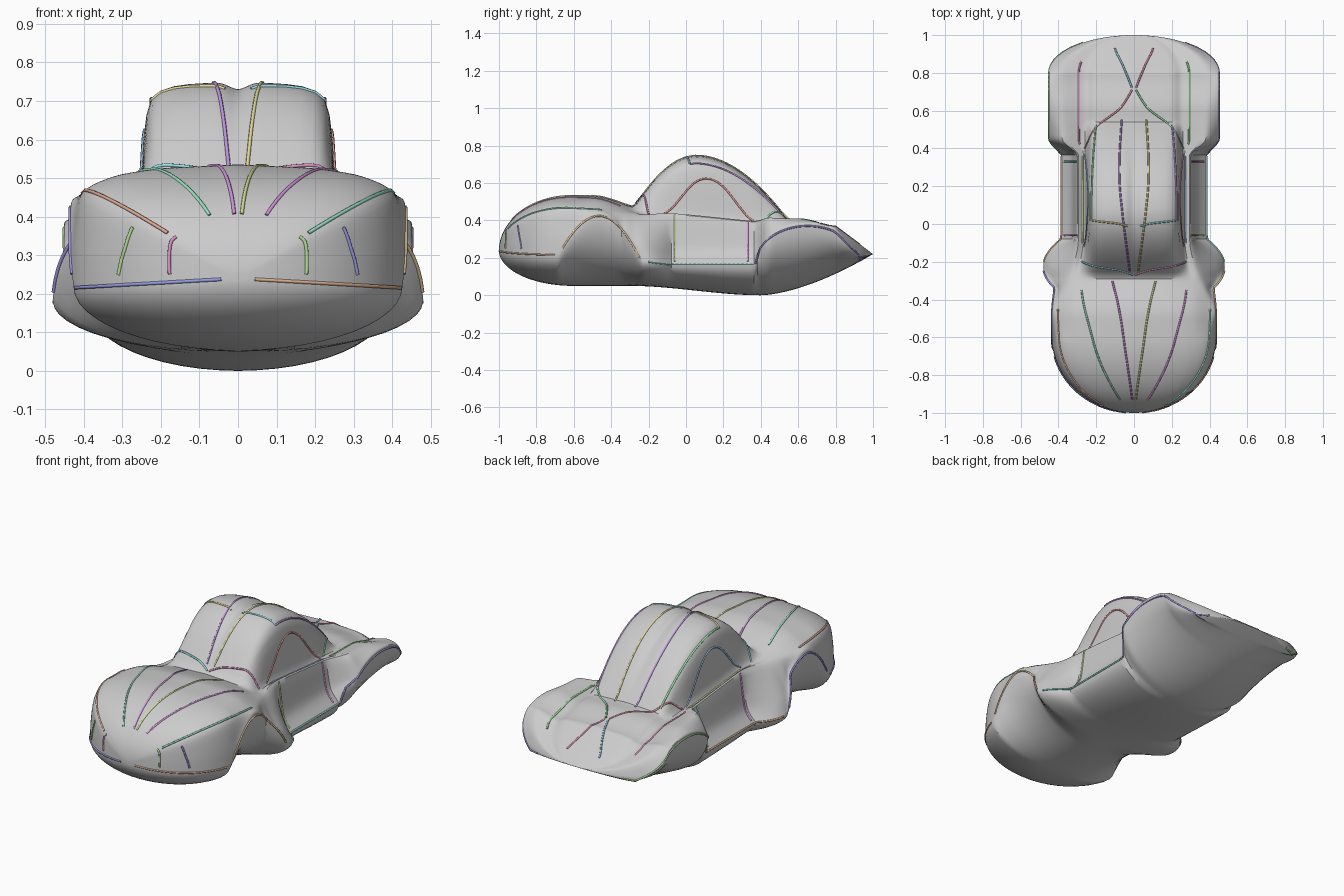
import bpy, bmesh, math
from mathutils import Vector, Color

if "Cube" in bpy.data.objects:
    bpy.data.objects.remove(bpy.data.objects["Cube"])


def step(a, b, y):
    """Smooth rise from 0 to 1 between a and b."""
    t = min(1, max(0, (y - a) / (b - a)))
    return t * t * (3 - 2 * t)


def hump(y, centre, half):
    """Parabolic bump of height 1."""
    return max(0, 1 - ((y - centre) / half) ** 2)


def guides(y):
    """Half cross-section control points at y, from crown down to lip, and the keel height."""
    front = 1 - step(-.5, -.05, y)          # front fender zone
    rear = step(.36, .45, y)                # rear fender zone
    cab = hump(y, .08, .36 if y < .08 else .46)
    deck = .535 - .07 * step(-.5, -.2, y) - .055 * step(-.2, .6, y) - .04 * step(.6, .8, y)

    # wheel arches lift the lower lip
    lip_z = .165 + .05 * front + .21 * hump(y, -.46, .22) + .205 * math.sqrt(hump(y, .65, .28))
    lip_x = .385 + .05 * front + .065 * rear + .08 * hump(y, -.21, .13)
    pts = [
        (0, deck + .28 * cab),                                             # crown
        (.065, deck - .003 + .3 * cab),                                    # rib
        (.2 + .025 * cab, deck - .01 + .265 * cab),                        # rail
        (.26 + .06 * front, deck - .03),                                   # cabin base
        (.3 + .105 * front + .08 * rear, deck - .03 - .045 * front + .03 * rear),   # shoulder
        (lip_x - .005 - .05 * (1 - front) * (1 - rear),
         max(lip_z + .02, .24 + .09 * front)),                             # waist
        (lip_x, lip_z)]                                                    # lip
    keel = .05 * (1 - step(-.3, .4, y)) + .22 * max(0, (y - .4) / .6) ** 1.6

    # rounded nose and tail
    if y < -.6:
        tip, wide = .24, math.sqrt(hump(y, -.6, .4))
        tall = wide
        keel = tip + (keel - tip) * wide
    elif y > .8:
        tip, wide, tall = .22, math.sqrt(hump(y, .8, .2)), (1 - y) / .2
    else:
        tip, wide, tall = 0, 1, 1
    return [Vector((x * wide, tip + (z - tip) * tall)) for x, z in pts], keel


def section(y, n=5):
    """Smooth half outline of the body at y, n steps per guide, then a round belly."""
    g, keel = guides(y)
    ext = [Vector((-g[1].x, g[1].y))] + g + [g[-1]]
    out = []
    for a, b, c, d in zip(ext, ext[1:], ext[2:], ext[3:]):
        for i in range(n):
            t = i / n
            s = t * t * (3 - 2 * t)
            out.append(b.lerp(c, s) + .4 * t * (1 - t) * ((c - a) * (1 - t) - (d - b) * t))
    for i in range(13):
        a = i / 12 * math.pi / 2
        out.append(Vector((g[-1].x * math.cos(a), g[-1].y - (g[-1].y - keel) * math.sin(a))))
    out[-1].x = 0
    return [Vector((max(0, p.x), y, p.y)) for p in out]


# Body shell: half loft, mirrored
N = 160
bm = bmesh.new()
rings = [[bm.verts.new(p) for p in section(-.9995 * math.cos(math.pi * i / N))] for i in range(N + 1)]
for r, s in zip(rings, rings[1:]):
    for i in range(len(r) - 1):
        bm.faces.new((r[i], r[i + 1], s[i + 1], s[i]))
bm.faces.new(rings[0])
bm.faces.new(rings[-1][::-1])
bmesh.ops.remove_doubles(bm, verts=bm.verts, dist=.0002)
bmesh.ops.recalc_face_normals(bm, faces=bm.faces)
mesh = bpy.data.meshes.new("car_body")
bm.to_mesh(mesh)
bm.free()
body = bpy.data.objects.new("car_body", mesh)
bpy.context.collection.objects.link(body)
body.modifiers.new("mirror", 'MIRROR').use_clip = True
bpy.context.view_layer.objects.active = body
body.select_set(True)
bpy.ops.object.shade_smooth_by_angle(angle=math.radians(35))


def on_body(g, y):
    """Surface point at guide number g (0 crown ... 6 lip) and length y."""
    s = section(y)
    i = int(g * 5)
    return s[i].lerp(s[i + 1], g * 5 - i)


def stroke(name, hue, g0, y0, g1, y1, bow=0):
    """Thin coloured feature line running over the body, one on each side."""
    path = [on_body(g0 + (g1 - g0) * t + bow * math.sin(math.pi * t), y0 + (y1 - y0) * t)
            for t in (i / 24 for i in range(25))]
    for side, label in ((1, "_right"), (-1, "_left")):
        cu = bpy.data.curves.new(name + label, 'CURVE')
        cu.dimensions, cu.bevel_depth, cu.bevel_resolution, cu.use_fill_caps = '3D', .005, 1, True
        sp = cu.splines.new('POLY')
        sp.points.add(len(path) - 1)
        for q, p in zip(sp.points, path):
            q.co = (p.x * side, p.y, p.z, 1)
        col = Color()
        col.hsv = ((hue + side * .2) % 1, .6, .75)
        mat = bpy.data.materials.new(name + label)
        mat.diffuse_color = (*col, 1)
        mat.use_nodes = True
        mat.node_tree.nodes["Principled BSDF"].inputs["Base Color"].default_value = mat.diffuse_color
        cu.materials.append(mat)
        bpy.context.collection.objects.link(bpy.data.objects.new(name + label, cu))


# Feature lines: start guide and y, end guide and y, bow
LINES = {
    "hood_inner_line": (.3, -.93, 1.4, -.3),
    "hood_outer_line": (1.5, -.93, 2.7, -.35),
    "front_fender_line": (3.6, -.95, 4, -.45),
    "bumper_line": (6, -.998, 6, -.7),
    "headlamp_line": (4.2, -.9, 5.6, -.88),
    "grille_line": (3.5, -.96, 5.5, -.965),
    "windshield_base_line": (.1, -.27, 3, -.2),
    "windshield_top_line": (.6, -.01, 2, .02),
    "roof_rib_line": (.4, -.25, 1, .55, .35),
    "roof_rail_line": (2, .02, 2, .52),
    "rear_window_base_line": (3, .4, .2, .71),
    "window_arch_line": (3, -.12, 3, .37, -.7),
    "window_base_line": (3.3, -.1, 3.3, .36),
    "door_front_line": (4, -.06, 5.7, -.06),
    "door_rear_line": (4, .33, 5.7, .33),
    "sill_line": (6, -.2, 6, .36),
    "front_arch_line": (6, -.66, 6, -.25),
    "rear_arch_line": (6, .37, 6, .96),
    "rear_fender_line": (3.3, .42, 3.3, .86),
    "trunk_line": (.2, .72, 1.5, .93),
}
for i, (name, spec) in enumerate(LINES.items()):
    stroke(name, i * .618, *spec)
